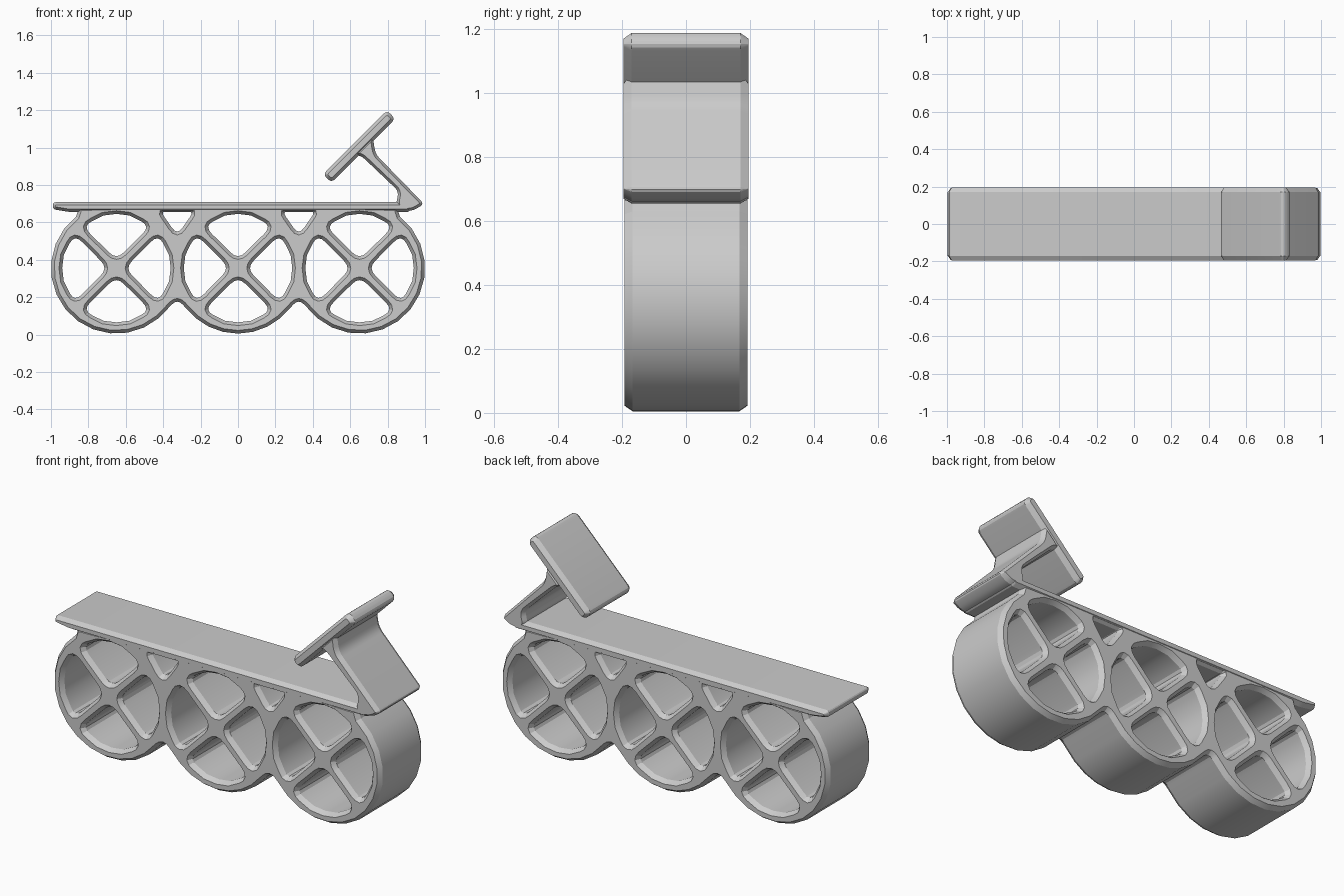
import bpy, bmesh, math
from mathutils import Vector

if "Cube" in bpy.data.objects:
    bpy.data.objects.remove(bpy.data.objects["Cube"])

grey = bpy.data.materials.new("plain grey")
grey.use_nodes = True
colour = (0.6, 0.6, 0.6, 1)
grey.diffuse_color = colour
grey.node_tree.nodes["Principled BSDF"].inputs["Base Color"].default_value = colour

HALF_WIDTH = 0.195
WHEEL_X = (-0.65, 0.0, 0.65)
WHEEL_Z, RIM, HOLE = 0.355, 0.35, 0.29


def polar(cx, radius, degrees):
    a = math.radians(degrees)
    return cx + radius * math.cos(a), WHEEL_Z + radius * math.sin(a)


def arc(cx, start, end, steps):
    return [(*polar(cx, RIM, start + (end - start) * i / steps), 0)
            for i in range(steps + 1)]


def rounded(points, steps=4):
    """Round each (x, z, reach) corner of a closed outline."""
    out = []
    for i, (x, z, reach) in enumerate(points):
        p = Vector((x, z))
        if not reach:
            out.append(p)
            continue
        sides = []
        for q in (points[i - 1], points[(i + 1) % len(points)]):
            d = Vector(q[:2]) - p
            sides.append(p + d.normalized() * min(reach, 0.45 * d.length))
        for k in range(steps + 1):
            t = k / steps
            out.append(sides[0] * (1 - t) ** 2 + p * 2 * t * (1 - t) + sides[1] * t * t)
    return out


def inset(loop, amount):
    """Move an outline towards the material on its left-hand side."""
    out = []
    for i, p in enumerate(loop):
        d1 = (p - loop[i - 1]).normalized()
        d2 = (loop[(i + 1) % len(loop)] - p).normalized()
        n1, n2 = Vector((-d1.y, d1.x)), Vector((-d2.y, d2.x))
        out.append(p + (n1 + n2) * amount / max(1 + n1.dot(n2), 0.3))
    return out


def prism(name, outlines, half=HALF_WIDTH, chamfer=0.025, shrink=0.017):
    """Extrude outlines (first outer, rest holes) along y with chamfered rims."""
    bm = bmesh.new()
    caps = {0: [], 3: []}
    for points in outlines:
        loop = rounded(points)
        small = inset(loop, shrink)
        layers = ((-half, small), (chamfer - half, loop),
                  (half - chamfer, loop), (half, small))
        rings = [[bm.verts.new((p.x, y, p.y)) for p in ring] for y, ring in layers]
        n = len(loop)
        for level in caps:
            caps[level] += [bm.edges.new((rings[level][i - 1], rings[level][i]))
                            for i in range(n)]
        for a, b in zip(rings, rings[1:]):
            for i in range(n):
                bm.faces.new((a[i - 1], a[i], b[i], b[i - 1]))
    for level, edges in caps.items():
        bmesh.ops.triangle_fill(bm, edges=edges, use_beauty=True,
                                normal=(0, -1 if level == 0 else 1, 0))
    bmesh.ops.recalc_face_normals(bm, faces=bm.faces[:])
    mesh = bpy.data.meshes.new(name)
    bm.to_mesh(mesh)
    bm.free()
    mesh.materials.append(grey)
    obj = bpy.data.objects.new(name, mesh)
    bpy.context.collection.objects.link(obj)
    bpy.ops.object.select_all(action='DESELECT')
    obj.select_set(True)
    bpy.context.view_layer.objects.active = obj
    bpy.ops.object.shade_smooth_by_angle(angle=math.radians(20))
    return obj


# Three joined wheels in one frame, with a flat top under the deck
outline = [(-0.85, 0.68, 0)]
outline += arc(WHEEL_X[0], 128, 310, 12)
outline += [(-0.325, 0.19, 0.04)]
outline += arc(WHEEL_X[1], 230, 310, 6)
outline += [(0.325, 0.19, 0.04)]
outline += arc(WHEEL_X[2], 230, 412, 12)
outline += [(0.85, 0.68, 0)]

# Four quarter openings per wheel leave diagonal spokes
holes = []
for cx in WHEEL_X:
    for turn in range(0, 360, 90):
        shape = [(0.045, 0, 0.055), (HOLE, 39, 0.06), (HOLE, 14, 0),
                 (HOLE, 0, 0), (HOLE, -14, 0), (HOLE, -39, 0.06)]
        holes.append([(*polar(cx, r, turn + a), reach) for r, a, reach in shape])

# Small triangular openings between the wheels and the deck
for x in (-0.325, 0.325):
    holes.append([(x - 0.09, 0.66, 0.035), (x + 0.09, 0.66, 0.035), (x, 0.53, 0.05)])
prism("wheel_frame", [outline] + holes, half=0.192)

# Long flat deck
prism("deck", [[(-0.99, 0.708, 0.02), (-0.99, 0.67, 0.02), (-0.9, 0.655, 0.02),
                (0.92, 0.655, 0.02), (0.92, 0.708, 0.02)]], shrink=0.015)

# Sloping post with a flared top and a foot wrapping the deck end
prism("post", [[(0.87, 0.655, 0.02), (0.94, 0.665, 0.02), (0.995, 0.698, 0.025),
                (0.735, 0.965, 0.03), (0.72, 1.06, 0), (0.62, 0.96, 0),
                (0.66, 0.955, 0.03), (0.86, 0.765, 0.03), (0.845, 0.70, 0.02)]],
      shrink=0.014)

# Tilted handle plate
along, across = Vector((1, 1)).normalized(), Vector((-1, 1)).normalized()
middle = Vector((0.648, 1.005))
corners = [middle + along * a * 0.242 + across * b * 0.032
           for a, b in ((-1, 1), (-1, -1), (1, -1), (1, 1))]
prism("handle_plate", [[(c.x, c.y, 0.028) for c in corners]])
